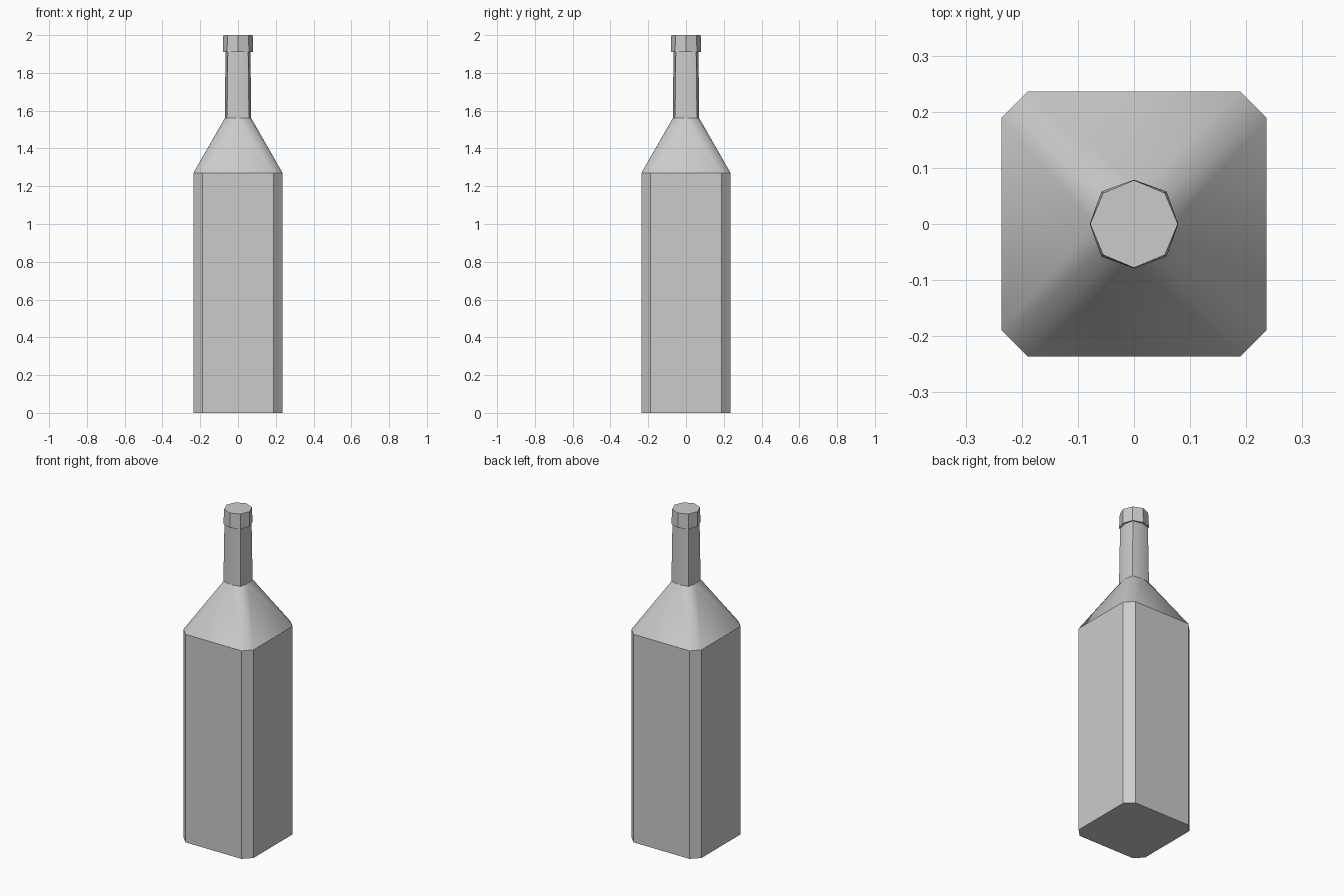
import bpy, bmesh

if "Cube" in bpy.data.objects:
    bpy.data.objects.remove(bpy.data.objects["Cube"])

def ring(bm, axis, diag, z):
    # eight points: even = on an axis, odd = on a diagonal, starting at front (-y)
    pts = [(0, -axis), (diag, -diag), (axis, 0), (diag, diag),
           (0, axis), (-diag, diag), (-axis, 0), (-diag, -diag)]
    return [bm.verts.new((x, y, z)) for x, y in pts]

def chamfered_square(bm, half, flat, z):
    # per side: left end, right end, going counter-clockwise from the front
    pts = [(-flat, -half), (flat, -half), (half, -flat), (half, flat),
           (flat, half), (-flat, half), (-half, flat), (-half, -flat)]
    return [bm.verts.new((x, y, z)) for x, y in pts]

def bridge(bm, a, b):
    n = len(a)
    for i in range(n):
        j = (i + 1) % n
        bm.faces.new((a[i], a[j], b[j], b[i]))

def finish(bm, name):
    bmesh.ops.recalc_face_normals(bm, faces=bm.faces)
    mesh = bpy.data.meshes.new(name)
    bm.to_mesh(mesh)
    bm.free()
    obj = bpy.data.objects.new(name, mesh)
    bpy.context.collection.objects.link(obj)
    bpy.ops.object.select_all(action='DESELECT')
    obj.select_set(True)
    bpy.context.view_layer.objects.active = obj
    bpy.ops.object.shade_smooth_by_angle(angle=0.5)
    return obj

bm = bmesh.new()

# Square body with chamfered corners
base = chamfered_square(bm, 0.2365, 0.189, 0)
top = chamfered_square(bm, 0.2365, 0.189, 1.27)
bm.faces.new(base[::-1])
bridge(bm, base, top)

# Shoulder: four slopes meeting at small corner triangles
neck_low = ring(bm, 0.07, 0.058, 1.56)
c = 0.2025
corners = [bm.verts.new((x * c, y * c, 1.292))
           for x, y in ((1, -1), (1, 1), (-1, 1), (-1, -1))]
for s in range(4):
    left, right = top[2 * s], top[2 * s + 1]
    mid, d_right, d_left = neck_low[2 * s], neck_low[2 * s + 1], neck_low[2 * s - 1]
    bm.faces.new((left, right, mid))
    bm.faces.new((right, d_right, mid))
    bm.faces.new((right, corners[s], d_right))
    bm.faces.new((left, mid, d_left))
    bm.faces.new((left, d_left, corners[s - 1]))
    bm.faces.new((right, top[(2 * s + 2) % 8], corners[s]))

# Neck and lip
neck_high = ring(bm, 0.066, 0.054, 1.91)
lip_low = ring(bm, 0.079, 0.058, 1.91)
lip_high = ring(bm, 0.078, 0.055, 2.0)
bridge(bm, neck_low, neck_high)
bridge(bm, neck_high, lip_low)
bridge(bm, lip_low, lip_high)
bm.faces.new(lip_high)

finish(bm, "bottle")
